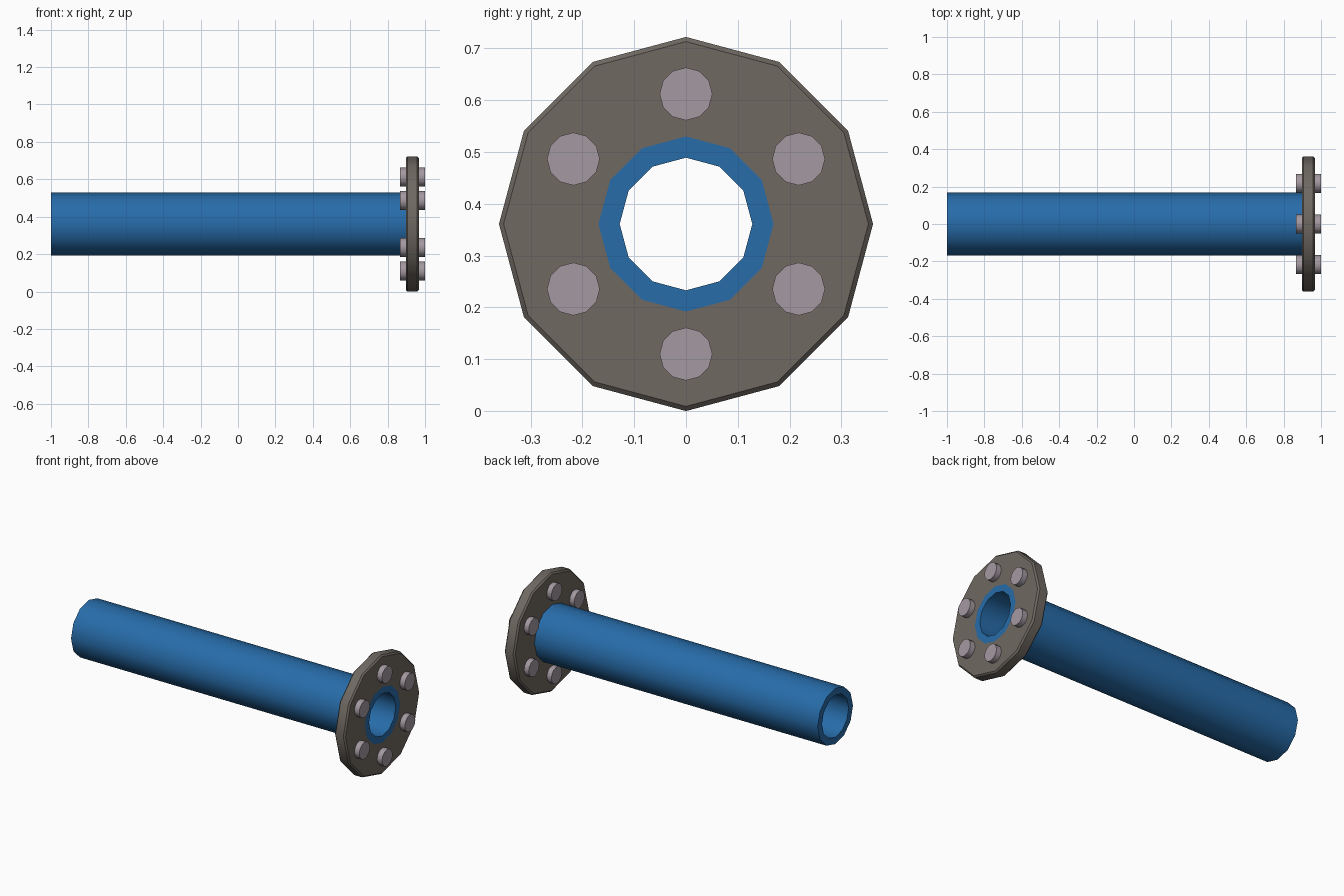
import bpy
import bmesh
import math

cube = bpy.data.objects.get("Cube")
if cube:
    bpy.data.objects.remove(cube, do_unlink=True)

SIDES = 12
AXIS_Z = 0.361
FLANGE_BACK, FLANGE_FACE = 0.897, 0.967
PIPE_R, BORE_R = 0.169, 0.128
FLANGE_R, EDGE = 0.361, 0.009
BOLT_R, BOLT_CIRCLE = 0.051, 0.251


def material(name, rgb):
    mat = bpy.data.materials.new(name)
    mat.use_nodes = True
    mat.diffuse_color = (*rgb, 1)
    mat.node_tree.nodes["Principled BSDF"].inputs["Base Color"].default_value = (*rgb, 1)
    return mat


def lathe(name, profile, mat, y=0, z=AXIS_Z, ring=True):
    """Turn (x, radius) points about the x direction; ring closes the profile, otherwise ends are capped."""
    bm = bmesh.new()
    loops = []
    for x, r in profile:
        angles = [math.tau * i / SIDES for i in range(SIDES)]
        loops.append([bm.verts.new((x, r * math.sin(a), r * math.cos(a))) for a in angles])
    pairs = list(zip(loops, loops[1:]))
    if ring:
        pairs.append((loops[-1], loops[0]))
    else:
        bm.faces.new(loops[0])
        bm.faces.new(loops[-1])
    for a, b in pairs:
        for i in range(SIDES):
            j = (i + 1) % SIDES
            bm.faces.new((a[i], a[j], b[j], b[i]))
    bmesh.ops.recalc_face_normals(bm, faces=bm.faces[:])
    mesh = bpy.data.meshes.new(name)
    bm.to_mesh(mesh)
    bm.free()
    mesh.materials.append(mat)
    obj = bpy.data.objects.new(name, mesh)
    obj.location = (0, y, z)
    bpy.context.collection.objects.link(obj)
    bpy.ops.object.select_all(action='DESELECT')
    obj.select_set(True)
    bpy.context.view_layer.objects.active = obj
    bpy.ops.object.shade_smooth_by_angle(angle=math.radians(40))
    return obj


blue = material("blue_paint", (0.02, 0.15, 0.40))
steel = material("dark_steel", (0.16, 0.14, 0.122))
bolt_metal = material("pale_metal", (0.37, 0.32, 0.355))

# Hollow pipe, flush with the flange face
lathe("pipe", [(-1, BORE_R), (-1, PIPE_R), (FLANGE_FACE, PIPE_R), (FLANGE_FACE, BORE_R)], blue)

# Flange disc with chamfered rim
lathe("flange", [
    (FLANGE_BACK, PIPE_R), (FLANGE_BACK, FLANGE_R - EDGE),
    (FLANGE_BACK + EDGE, FLANGE_R), (FLANGE_FACE - EDGE, FLANGE_R),
    (FLANGE_FACE, FLANGE_R - EDGE), (FLANGE_FACE, PIPE_R)], steel)

# Six bolts through the flange
for k in range(6):
    a = math.tau * k / 6
    lathe(f"bolt_{k + 1}", [(0.866, BOLT_R), (1, BOLT_R)], bolt_metal,
          y=BOLT_CIRCLE * math.sin(a), z=AXIS_Z + BOLT_CIRCLE * math.cos(a), ring=False)
